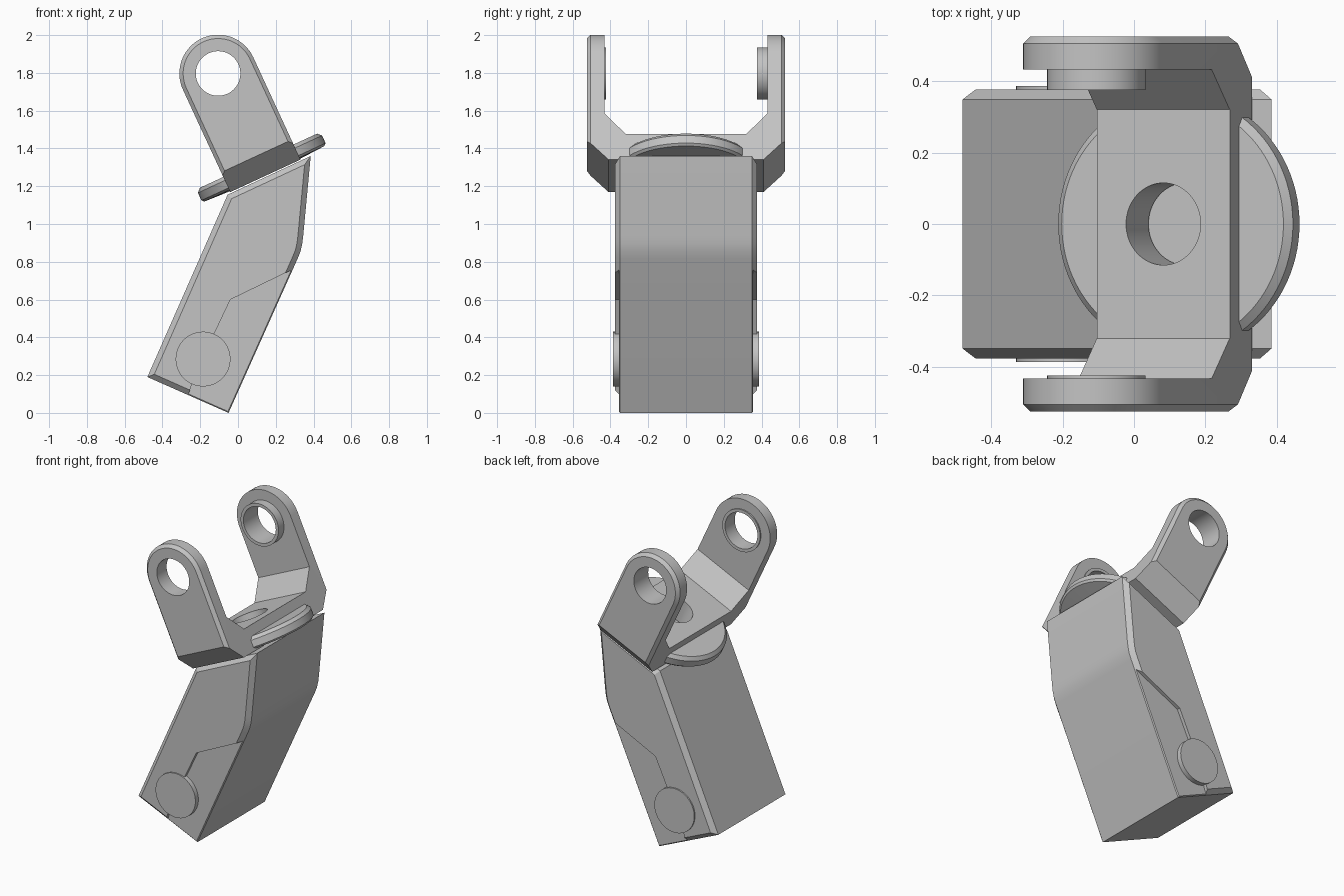
import bpy, bmesh
from math import sin, cos, pi, radians
from mathutils import Matrix

if "Cube" in bpy.data.objects:
    bpy.data.objects.remove(bpy.data.objects["Cube"])

grey = bpy.data.materials.new("plain grey")
grey.use_nodes = True
grey.diffuse_color = (0.55, 0.55, 0.55, 1)
grey.node_tree.nodes["Principled BSDF"].inputs["Base Color"].default_value = (0.55, 0.55, 0.55, 1)


def finish(name, bm):
    bmesh.ops.recalc_face_normals(bm, faces=bm.faces)
    mesh = bpy.data.meshes.new(name)
    bm.to_mesh(mesh)
    bm.free()
    mesh.materials.append(grey)
    obj = bpy.data.objects.new(name, mesh)
    bpy.context.scene.collection.objects.link(obj)
    return obj


def prism(name, pts, lo, hi, axis="y", bevel=0):
    """Extrude an outline along y (points are x, z) or along x (points are y, z)."""
    bm = bmesh.new()
    rings = []
    for d in (lo, hi):
        rings.append([bm.verts.new((a, d, b) if axis == "y" else (d, a, b)) for a, b in pts])
    caps = [bm.faces.new(r) for r in rings]
    n = len(pts)
    for i in range(n):
        j = (i + 1) % n
        bm.faces.new((rings[0][i], rings[0][j], rings[1][j], rings[1][i]))
    bmesh.ops.recalc_face_normals(bm, faces=bm.faces)
    if bevel:
        edges = [e for f in caps for e in f.edges]
        bmesh.ops.bevel(bm, geom=edges, offset=bevel, segments=1, affect="EDGES")
    return finish(name, bm)


def lathe(name, profile, along_y=False, center=(0, 0, 0), steps=64):
    """Turn a closed (radius, height) profile about z, or about y."""
    bm = bmesh.new()
    rings = [[bm.verts.new((r * cos(2 * pi * k / steps), r * sin(2 * pi * k / steps), h))
              for r, h in profile] for k in range(steps)]
    n = len(profile)
    for k in range(steps):
        a, b = rings[k], rings[(k + 1) % steps]
        for i in range(n):
            j = (i + 1) % n
            if profile[i][0] + profile[j][0] > 0:
                bm.faces.new((a[i], a[j], b[j], b[i]))
    bmesh.ops.remove_doubles(bm, verts=bm.verts, dist=1e-5)
    if along_y:
        bmesh.ops.rotate(bm, verts=bm.verts, matrix=Matrix.Rotation(-pi / 2, 3, "X"))
    bmesh.ops.translate(bm, verts=bm.verts, vec=center)
    return finish(name, bm)


def rod(name, radius, lo, hi, **kw):
    return lathe(name, [(0, lo), (radius, lo), (radius, hi), (0, hi)], **kw)


def cut(obj, cutters):
    """Subtract the cutters, bake the result and remove them."""
    for c in cutters:
        c.hide_render = True
        mod = obj.modifiers.new("cut", "BOOLEAN")
        mod.operation = "DIFFERENCE"
        mod.solver = "EXACT"
        mod.object = c
    bpy.context.view_layer.update()
    graph = bpy.context.evaluated_depsgraph_get()
    mesh = bpy.data.meshes.new_from_object(obj.evaluated_get(graph))
    obj.modifiers.clear()
    obj.data = mesh
    for c in cutters:
        bpy.data.objects.remove(c)


# Leaning body with a softly rounded bend and a recessed lower cover
outline = [(-0.48, 0.19), (-0.05, 0.0), (0.315, 0.815), (0.331, 0.855), (0.34, 0.895),
           (0.345, 0.935), (0.385, 1.36), (-0.055, 1.155)]
body = prism("body", outline, -0.377, 0.377, bevel=0.028)
recess = [(-0.265, -0.2), (-0.265, 0.09), (-0.245, 0.15), (-0.13, 0.41), (-0.04, 0.6),
          (0.29, 0.76), (0.6, 0.91), (0.6, -0.2)]
cut(body, [prism("recess_cutter", recess, 0.355, 0.6),
           prism("recess_cutter", recess, -0.6, -0.355)])

# Round pivot caps on both sides of the body
caps = [rod("pivot_cap_" + side, 0.145, min(0.3 * s, 0.386 * s), max(0.3 * s, 0.386 * s),
            along_y=True, center=(-0.185, 0, 0.285))
        for side, s in (("left_back", 1), ("right_front", -1))]

# Fork, built upright in its own frame
EYE = 0.597
HALF = 0.205
arc = [(HALF * cos(pi * k / 32), EYE + HALF * sin(pi * k / 32)) for k in range(33)]
fork = prism("fork", [(-HALF, 0), (HALF, 0)] + arc, -0.525, 0.525, bevel=0.02)
gap = [(-0.32, 0.15), (0.32, 0.15), (0.432, 0.27), (0.432, 1), (-0.432, 1), (-0.432, 0.27)]
cutters = [prism("gap_cutter", gap, -1, 1, axis="x"),
           rod("eye_cutter", 0.118, -1, 1, along_y=True, center=(0, 0, EYE)),
           rod("base_hole_cutter", 0.115, -0.2, 0.3)]
for s in (1, -1):
    under = [(0.41 * s, 0), (0.38 * s, -0.03), (0.6 * s, -0.03), (0.6 * s, 0.19)]
    cutters.append(prism("underside_cutter", under, -1, 1, axis="x"))
cut(fork, cutters)

# Turntable disc under the fork
disc = lathe("turntable", [(0.115, 0.0), (0.35, 0.012), (0.362, 0.024), (0.362, 0.068),
                           (0.342, 0.088), (0.115, 0.088)], steps=96)

# Raised rings around the eyes, deeper on the back arm
rings = []
for name, inner, outer in (("back_eye_ring", 0.375, 0.45), ("front_eye_ring", -0.424, -0.45)):
    rings.append(lathe(name, [(0.118, inner), (0.138, inner), (0.138, outer), (0.118, outer)],
                       along_y=True, center=(0, 0, EYE)))

# Tilt the fork assembly onto the body
for obj in [fork, disc] + rings:
    obj.location = (0.145, 0, 1.255)
    obj.rotation_euler = (0, -radians(24.8), 0)

# Smooth curved faces, keep edges crisp
bpy.ops.object.select_all(action="DESELECT")
for obj in [body, fork, disc] + caps + rings:
    obj.select_set(True)
bpy.context.view_layer.objects.active = body
bpy.ops.object.shade_smooth_by_angle(angle=radians(25))
